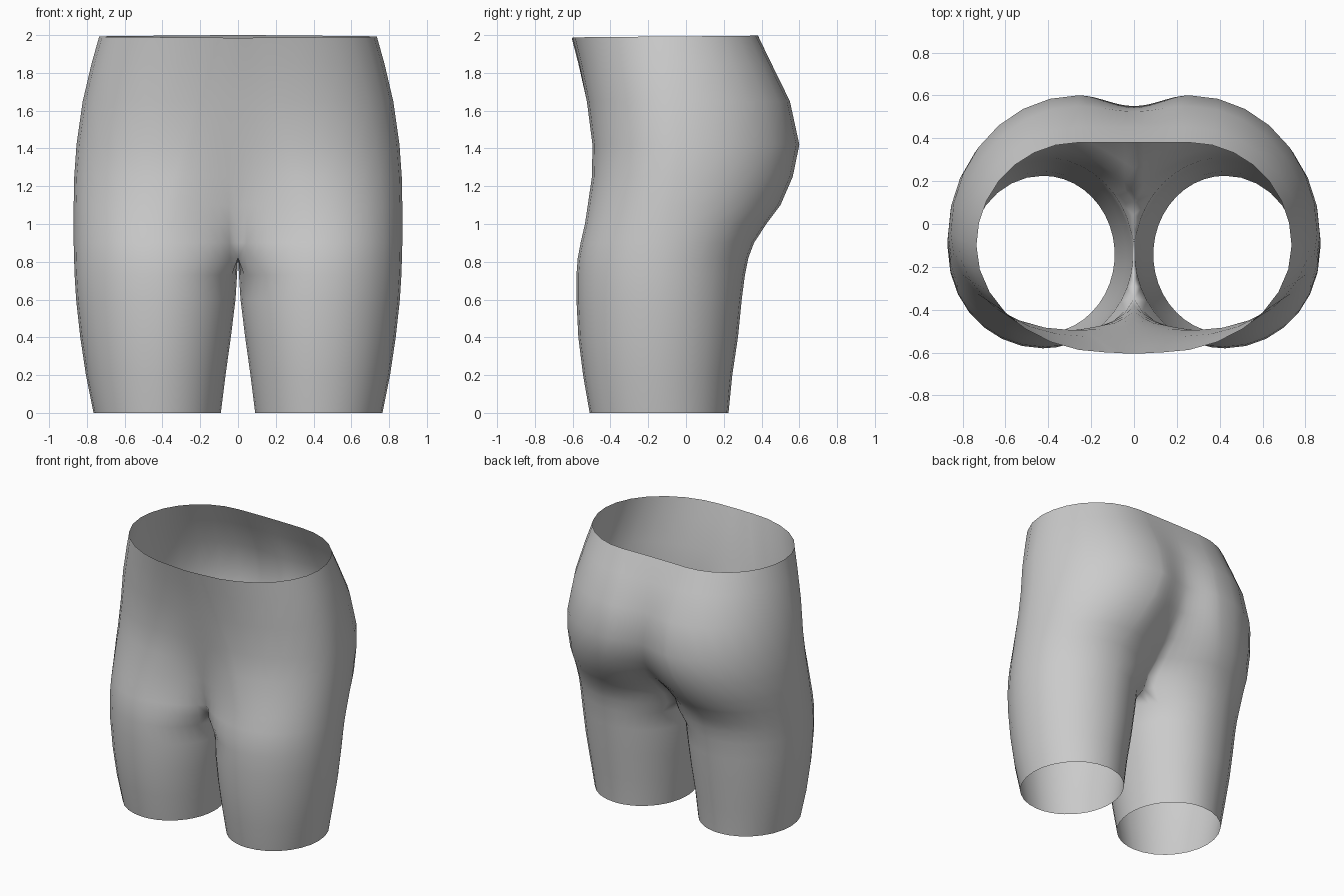
import bpy
import bmesh
from math import sin, cos, pi, radians, sqrt

cube = bpy.data.objects.get("Cube")
if cube:
    bpy.data.objects.remove(cube, do_unlink=True)

SEGMENTS = 7          # columns in each quarter of a ring
LEG_X = 0.425         # middle of the leg
SEAM = radians(30)    # where the crotch seam meets the leg ring
CROTCH = 0.82

# Leg levels: height, outer x, front y, back y, inner x
LEGS = [
    (0, .765, -.51, .225, .09),
    (.2, .805, -.545, .245, .065),
    (.4, .835, -.57, .275, .037),
    (.6, .857, -.58, .295, .012),
    (.73, .865, -.58, .312, .004),
    (CROTCH, .868, -.573, .33, 0),
]

# Torso levels: height, outer x, front y, back y, centre front y, centre back y
TORSO = [
    (.9, .87, -.558, .36, -.38, .15),
    (1, .87, -.535, .425, -.41, .26),
    (1.1, .87, -.52, .5, -.43, .37),
    (1.25, .867, -.498, .565, -.455, .49),
    (1.42, .855, -.495, .6, -.485, .55),
    (1.65, .822, -.525, .55, -.525, .525),
    (1.85, .775, -.565, .452, -.57, .45),
    (2, .735, -.6, .38, -.605, .38),
]


def mix(a, b, t):
    return a + (b - a) * min(1, max(0, t))


def inner_quarter(seam_x, seam_y, peak_x, peak_y, groove):
    """Points from the seam to the fullest part of the thigh or buttock."""
    points = []
    for i in range(SEGMENTS):
        u = i / SEGMENTS
        a = SEAM + u * (pi / 2 - SEAM)
        round_x = 1 - cos(a) / cos(SEAM)
        round_y = (sin(a) - sin(SEAM)) / (1 - sin(SEAM))
        soft_y = sin(u * pi / 2) ** 2
        points.append((mix(seam_x, peak_x, mix(u, round_x, groove)),
                       mix(seam_y, peak_y, mix(soft_y, round_y, groove))))
    return points


def outer_quarter(peak_x, peak_y, side_x, side_y):
    """Points from the fullest part round to the side of the hip."""
    return [(peak_x + (side_x - peak_x) * sin(i / SEGMENTS * pi / 2),
             side_y + (peak_y - side_y) * cos(i / SEGMENTS * pi / 2))
            for i in range(SEGMENTS)]


def outside(z, side, mid, front, back, groove):
    """Ring from the front seam, round the outside, to the back seam."""
    (fx, fy, fpx, fpy), (bx, by, bpx, bpy_) = front, back
    first = inner_quarter(fx, fy, fpx, fpy, groove) + outer_quarter(fpx, fpy, side, mid)
    last = inner_quarter(bx, by, bpx, bpy_, groove) + outer_quarter(bpx, bpy_, side, mid)
    ring = first + [(side, mid)] + last[::-1]
    dip = .015 if z == 2 else 0
    count = len(ring) - 1
    return [(x, y, z - dip * (1 + cos(pi * i / count)) / 2)
            for i, (x, y) in enumerate(ring)]


bm = bmesh.new()
outer_rows, inner_rows = [], []

# Legs: outer ring and inner thigh, sharing the two seam columns
for z, side, front, back, inside in LEGS:
    mid, depth = (front + back) / 2, (back - front) / 2
    width = LEG_X - inside
    top = z == CROTCH
    seam_x = 0 if top else LEG_X - width * cos(SEAM)
    reach = depth * sin(SEAM)
    ring = outside(z, side, mid, (seam_x, mid - reach, LEG_X, front),
                   (seam_x, mid + reach, LEG_X, back), 1)
    row = [bm.verts.new(p) for p in ring]
    inner = [row[0]]
    for i in range(1, SEGMENTS):
        a = SEAM * (2 * i / SEGMENTS - 1)
        x = 0 if top else LEG_X - width * cos(a)
        inner.append(bm.verts.new((x, mid + depth * sin(a), z)))
    inner_rows.append(inner + [row[-1]])
    outer_rows.append(row)

# Hips and waist: open half rings that meet on the centre plane
for z, side, front, back, centre_front, centre_back in TORSO:
    front_x = mix(LEG_X, .12, (z - .95) / 1.05)
    back_x = mix(LEG_X, .26, (z - .9) / .45)
    mid = mix(-.12, -.04, (z - .82) / .5) - mix(0, .06, (z - 1.4) / .6)
    ring = outside(z, side, mid, (0, centre_front, front_x, front),
                   (0, centre_back, back_x, back), 1 - min(1, (z - CROTCH) / .45))
    outer_rows.append([bm.verts.new(p) for p in ring])


def skin(rows, flip):
    for low, high in zip(rows, rows[1:]):
        for i in range(len(low) - 1):
            quad = [low[i], low[i + 1], high[i + 1], high[i]]
            bm.faces.new(quad[::-1] if flip else quad)


skin(outer_rows, False)
skin(inner_rows, True)

mesh = bpy.data.meshes.new("hips_and_thighs")
bm.to_mesh(mesh)
bm.free()
body = bpy.data.objects.new("hips_and_thighs", mesh)
bpy.context.collection.objects.link(body)

# Mirror to the other side and weld along the centre
mirror = body.modifiers.new("mirror", 'MIRROR')
mirror.use_clip = True
mirror.merge_threshold = .0005

# Plain grey surface
grey = bpy.data.materials.new("light_grey")
grey.use_nodes = True
colour = (.6, .6, .6, 1)
grey.diffuse_color = colour
grey.node_tree.nodes["Principled BSDF"].inputs["Base Color"].default_value = colour
mesh.materials.append(grey)
mesh.shade_smooth()
